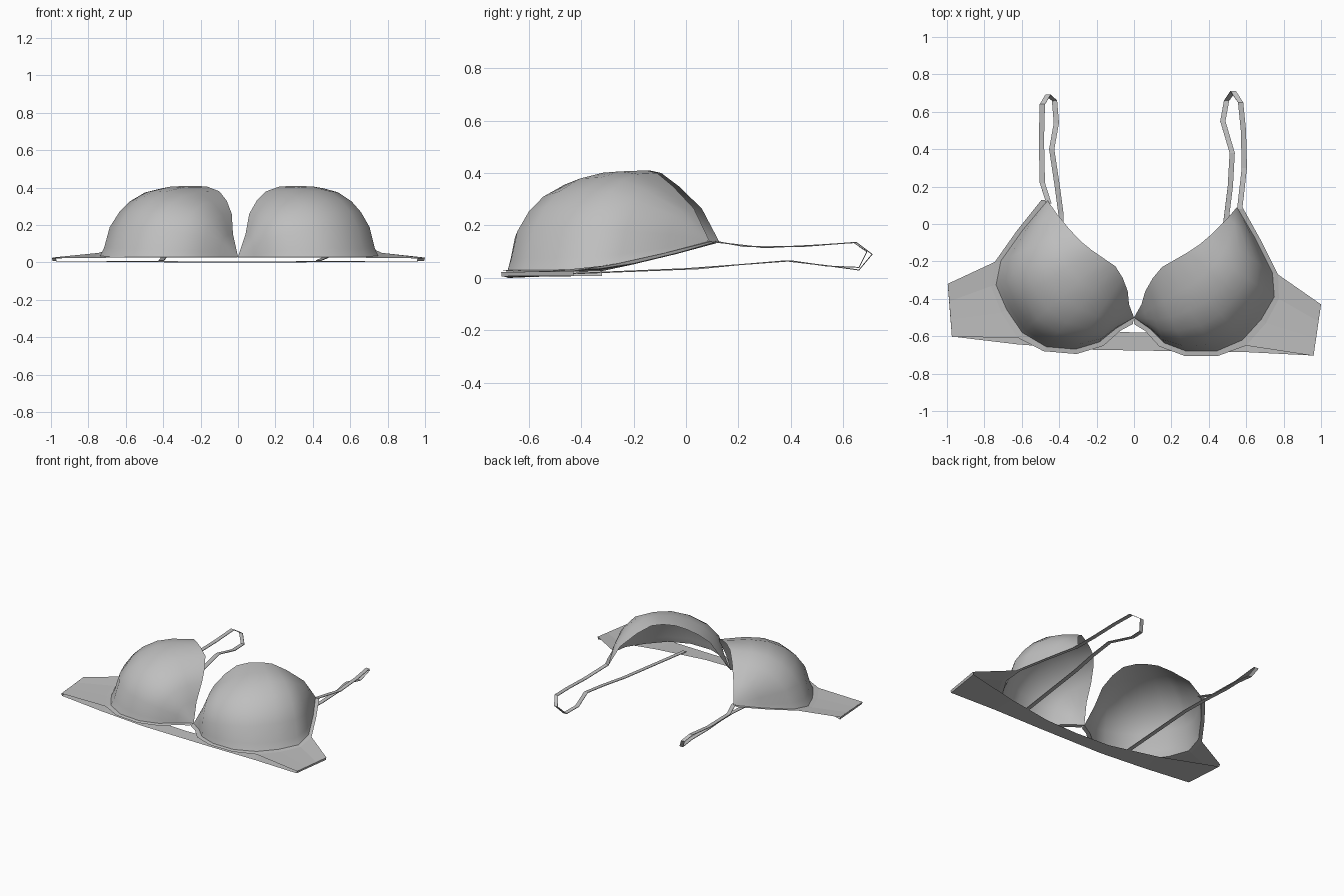
import bpy, bmesh, math
from mathutils import Vector

cube = bpy.data.objects.get("Cube")
if cube:
    bpy.data.objects.remove(cube)

fabric = bpy.data.materials.new("grey_fabric")
fabric.use_nodes = True
GREY = (0.52, 0.52, 0.52, 1)
fabric.diffuse_color = GREY
fabric.node_tree.nodes["Principled BSDF"].inputs["Base Color"].default_value = GREY


def place(p, side):
    """Left side as drawn; right side mirrored and gently skewed, as if laid loosely."""
    x, y, z = p
    if side > 0:
        return Vector(p)
    return Vector((-(x - 0.19 * (y + 0.5) * max(0, 1 - x * x * 0.7)),
                   y + 0.01 * x + 0.1 * x * x, z))


def loft(name, rows, flip=False, smooth=False):
    """Skin quads between successive rows of points."""
    bm = bmesh.new()
    grid = [[bm.verts.new(p) for p in row] for row in rows]
    for low, high in zip(grid, grid[1:]):
        for i in range(len(low) - 1):
            quad = [low[i], low[i + 1], high[i + 1], high[i]]
            bm.faces.new(quad[::-1] if flip else quad)
    bmesh.ops.remove_doubles(bm, verts=bm.verts, dist=0.0005)
    mesh = bpy.data.meshes.new(name)
    bm.to_mesh(mesh)
    bm.free()
    obj = bpy.data.objects.new(name, mesh)
    bpy.context.collection.objects.link(obj)
    mesh.materials.append(fabric)
    if smooth:
        bpy.ops.object.select_all(action='DESELECT')
        obj.select_set(True)
        bpy.context.view_layer.objects.active = obj
        bpy.ops.object.shade_smooth_by_angle(angle=math.radians(40))
    return obj


# Cup seam (centre, underneath, outer side, strap point) and open neckline
seam = [(0, -.5, .03), (.085, -.56, .03), (.16, -.635, .03), (.28, -.68, .03),
        (.44, -.68, .03), (.58, -.62, .03), (.68, -.51, .03), (.75, -.39, .035),
        (.74, -.26, .055), (.65, -.08, .095), (.55, .09, .14)]
neck = [seam[0], (.04, -.43, .15), (.06, -.36, .26), (.1, -.29, .33),
        (.15, -.23, .38), (.22, -.19, .405), (.29, -.15, .41), (.35, -.11, .4),
        (.42, -.05, .35), (.5, .03, .265), seam[-1]]
# Outer edge of the flat trim that follows the seam
trim = [(0, -.535), (.06, -.572), (.135, -.655), (.27, -.705), (.45, -.705), (.6, -.65),
        (.705, -.53), (.775, -.4), (.77, -.27), (.68, -.09), (.58, .09)]
trim = [(x, y, s[2] - 0.004) for (x, y), s in zip(trim, seam)]
wing_low, wing_high = Vector((.96, -.705, .022)), Vector((1, -.43, .026))

# Cup profile from seam to neckline: (inward share, upward share)
profile = [(0, 0), (.015, .12), (.05, .42), (.13, .64), (.24, .8),
           (.42, .93), (.65, .99), (1, 1)]

# Strap paths: from the strap point, round the loop, back under the cup to the band
straps = {
    1: [(.565, .08, .14), (.59, .3, .115), (.585, .5, .125), (.57, .65, .135),
        (.53, .71, .09), (.495, .66, .03), (.475, .55, .045), (.525, .38, .065),
        (.515, .2, .05), (.49, 0, .035), (.43, -.6, .01)],
    -1: [(-.455, .11, .14), (-.49, .22, .12), (-.495, .45, .12), (-.49, .64, .135),
         (-.46, .69, .1), (-.425, .66, .04), (-.415, .54, .045), (-.44, .4, .065),
         (-.41, .2, .05), (-.39, .05, .035), (-.41, -.58, .01)],
}

for side, word in ((1, "left"), (-1, "right")):
    def put(points):
        return [place(p, side) for p in points]
    mirrored = side < 0

    # Domed cup, slimmer towards its outer side
    rows = []
    for run, rise in profile:
        row = []
        for i, (b, n) in enumerate(zip(seam, neck)):
            r = run ** (1 - 0.04 * i)
            row.append((b[0] + (n[0] - b[0]) * r, b[1] + (n[1] - b[1]) * r,
                        b[2] + (n[2] - b[2]) * rise))
        rows.append(put(row))
    loft(word + "_cup", rows, mirrored, smooth=True)

    # Trim along the seam
    loft(word + "_trim", [put(trim), put(seam)], mirrored)

    # Side wing
    inner = trim[5:9]
    outer = [wing_low.lerp(wing_high, i / 3) for i in range(4)]
    loft(word + "_wing", [put(outer), put(inner)], mirrored)

    # Shoulder strap, a thin flat ribbon
    half = Vector((0.014, 0, 0))
    path = [Vector(p) for p in straps[side]]
    strap = loft(word + "_strap", [[p - half for p in path], [p + half for p in path]], True)
    ribbon = strap.modifiers.new("ribbon", 'SOLIDIFY')
    ribbon.thickness = 0.004
    ribbon.offset = 0

# Back band lying underneath, folded into the wing ends
low, high = [], []
for side in (-1, 1):
    lower = [wing_low, (.955, -.703, .006), (.6, -.685, .003), (.25, -.68, 0)]
    upper = [wing_high, (.995, -.43, .008), (.6, -.52, .008), (.25, -.575, .006)]
    lower = [place(p, side) for p in lower]
    upper = [place(p, side) for p in upper]
    if side < 0:
        low, high = lower, upper
    else:
        low += [Vector((0, -.676, 0))] + lower[::-1]
        high += [Vector((0, -.58, .005))] + upper[::-1]
loft("back_band", [low, high], flip=True)
